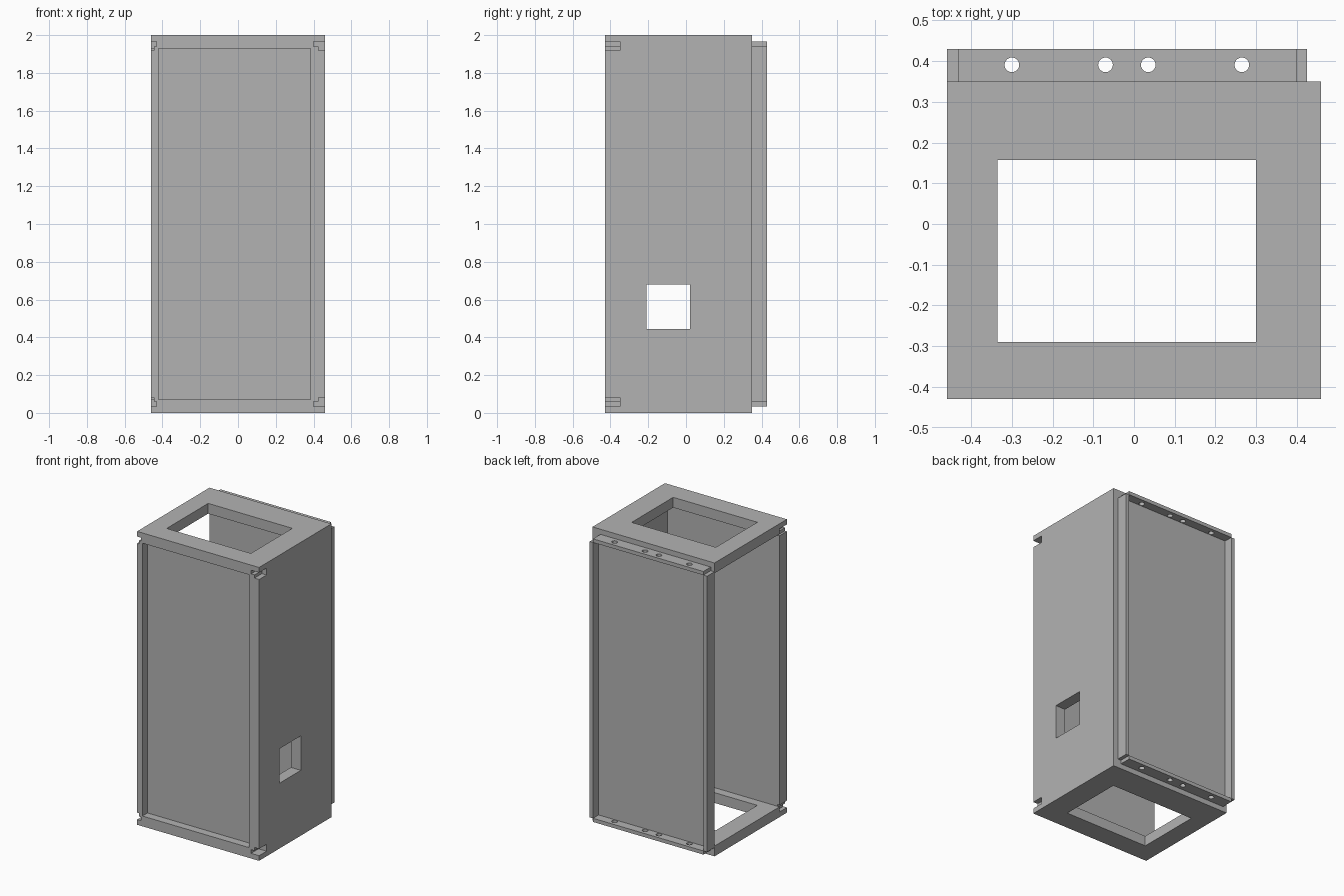
import bpy, bmesh
from mathutils import Matrix

cube = bpy.data.objects.get("Cube")
if cube:
    bpy.data.objects.remove(cube, do_unlink=True)

# Single flat material
grey = bpy.data.materials.new("plain_grey")
grey.use_nodes = True
colour = (0.45, 0.45, 0.45, 1)
grey.diffuse_color = colour
grey.node_tree.nodes["Principled BSDF"].inputs["Base Color"].default_value = colour


def finish(name, bm):
    mesh = bpy.data.meshes.new(name)
    bm.to_mesh(mesh)
    bm.free()
    mesh.materials.append(grey)
    obj = bpy.data.objects.new(name, mesh)
    bpy.context.collection.objects.link(obj)
    return obj


def box(name, x, y, z):
    """Box between (low, high) pairs on each axis."""
    bm = bmesh.new()
    bmesh.ops.create_cube(bm, size=1)
    for v in bm.verts:
        v.co = [lo if c < 0 else hi for c, (lo, hi) in zip(v.co, (x, y, z))]
    return finish(name, bm)


def peg(name, x, y, z, radius):
    bm = bmesh.new()
    bmesh.ops.create_cone(bm, cap_ends=True, segments=24, radius1=radius, radius2=radius,
                          depth=0.2, matrix=Matrix.Translation((x, y, z)))
    return finish(name, bm)


def cut(target, cutter):
    cutter.hide_render = True
    mod = target.modifiers.new("cut", "BOOLEAN")
    mod.operation = "DIFFERENCE"
    mod.solver = "EXACT"
    mod.object = cutter
    bpy.context.view_layer.objects.active = target
    bpy.ops.object.modifier_apply(modifier=mod.name)
    bpy.data.objects.remove(cutter, do_unlink=True)


def mirrored(pair):
    """The same height range measured from the other end of the cabinet."""
    return (2 - pair[1], 2 - pair[0])


# Cabinet shell: front, side wall, floor and roof, open on the -x side
shell = box("cabinet_shell", (-0.46, 0.46), (-0.43, 0.35), (0, 2))
cut(shell, box("interior", (-0.6, 0.385), (-0.35, 0.6), (0.07, 1.93)))
cut(shell, box("roof_and_floor_opening", (-0.335, 0.30), (-0.29, 0.157), (-0.2, 2.2)))
cut(shell, box("front_recess", (-0.42, 0.385), (-0.6, -0.375), (0.07, 1.93)))
cut(shell, box("side_window", (0.3, 0.6), (-0.21, 0.02), (0.445, 0.68)))

# Stepped notches in the four front corners
slot, step = (0.035, 0.06), (0.055, 0.082)
for flip in (lambda p: p, mirrored):
    for wide, narrow in (((0.40, 0.6), (0.425, 0.6)), ((-0.6, -0.432), (-0.6, -0.446))):
        cut(shell, box("notch", wide, (-0.6, -0.35), flip(slot)))
        cut(shell, box("notch_step", narrow, (-0.6, -0.35), flip(step)))

# Back panel, set between the tongues
box("back_panel", (-0.435, 0.40), (0.35, 0.37), (0.06, 1.94))

# Vertical tongues on the back
for name, x in (("left_tongue", (0.40, 0.425)), ("right_tongue", (-0.46, -0.432))):
    box(name, x, (0.35, 0.43), (0.06, 1.94))

# Drilled horizontal tongues on the back
for name, z in (("bottom_tongue", slot), ("top_tongue", mirrored(slot))):
    tongue = box(name, (-0.432, 0.40), (0.35, 0.43), z)
    for x in (-0.30, -0.07, 0.035, 0.265):
        cut(tongue, peg("drill", x, 0.391, z[0], 0.018))
